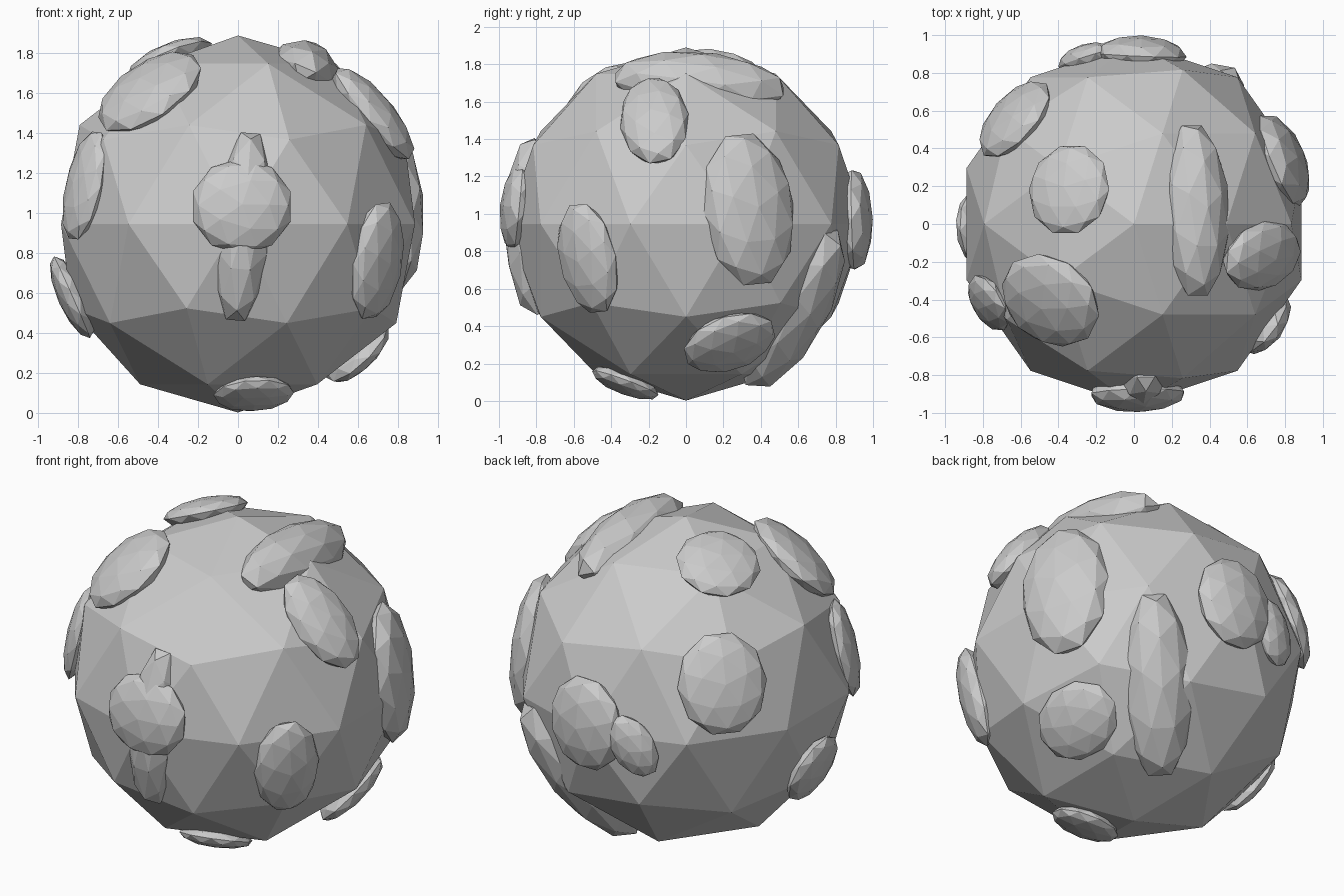
import bpy
from mathutils import Vector, Matrix

if "Cube" in bpy.data.objects:
    bpy.data.objects.remove(bpy.data.objects["Cube"])

CENTRE = Vector((0, 0, 0.946))
R = 0.945

# Faceted main boulder
bpy.ops.mesh.primitive_ico_sphere_add(subdivisions=2, radius=1, location=CENTRE)
body = bpy.context.object
body.name = "rock_body"
body.scale = (0.932, 0.96, 0.944)


def bump(name, pos, along, half_long, half_wide, peak=0.99):
    """Flattened faceted lump lying on the boulder; 'along' is its long direction."""
    n = (Vector(pos) - CENTRE).normalized()
    t = Vector(along)
    t = (t - n * t.dot(n)).normalized()
    b = n.cross(t)
    depth = (R * R - half_long * half_long) ** 0.5 - 0.01
    a, w, h = t * half_long * 1.03, b * half_wide * 1.1, n * (peak - depth)
    loc = CENTRE + n * depth
    bpy.ops.mesh.primitive_ico_sphere_add(subdivisions=2, radius=1)
    ob = bpy.context.object
    ob.name = name
    ob.matrix_world = Matrix(((a.x, w.x, h.x, loc.x),
                              (a.y, w.y, h.y, loc.y),
                              (a.z, w.z, h.z, loc.z),
                              (0, 0, 0, 1)))


# Lumps: name, position, long direction, half length, half width, peak distance
LUMPS = [
    ("front_round_lump", (0.02, -0.95, 1.04), (1, 0, 0), 0.25, 0.22, 1.0),
    ("front_long_lump", (0.03, -0.95, 0.93), (0.08, 0, 1), 0.48, 0.14, 0.975),
    ("front_left_upper_lump", (-0.46, -0.42, 1.63), (1, 0, 0.6), 0.29, 0.25, 0.99),
    ("top_left_lump", (-0.36, 0.19, 1.80), (0, 1, 0), 0.24, 0.21, 0.98),
    ("top_right_long_lump", (0.36, 0.08, 1.78), (0, 1, 0), 0.46, 0.17, 0.99),
    ("right_upper_lump", (0.68, -0.17, 1.50), (0.6, 0.1, -0.7), 0.29, 0.17, 0.99),
    ("right_large_lump", (0.83, 0.36, 1.03), (0, -0.1, 1), 0.41, 0.24, 0.98),
    ("front_right_lump", (0.70, -0.53, 0.76), (0, -0.1, 1), 0.30, 0.17, 0.98),
    ("right_lower_lump", (0.59, 0.23, 0.32), (0, 1, 0.25), 0.25, 0.19, 0.98),
    ("back_right_long_lump", (0.38, 0.69, 0.40), (0.45, 0.5, 0.8), 0.51, 0.19, 0.98),
    ("back_round_lump", (0.04, 0.96, 0.97), (0, 0, 1), 0.27, 0.22, 1.0),
    ("back_small_lump", (-0.27, 0.92, 0.90), (-0.6, 0, -1), 0.19, 0.12, 0.99),
    ("bottom_lump", (0.08, -0.33, 0.08), (1, 0.5, 0), 0.20, 0.17, 0.975),
    ("back_left_lump", (-0.66, 0.58, 1.27), (0, 0, 1), 0.28, 0.23, 0.985),
    ("left_lower_lump", (-0.83, -0.02, 0.58), (0, 0.2, 1), 0.22, 0.18, 0.98),
    ("left_front_lump", (-0.77, -0.42, 1.14), (0.1, 0, 1), 0.28, 0.15, 0.965),
]
for lump in LUMPS:
    bump(*lump)
